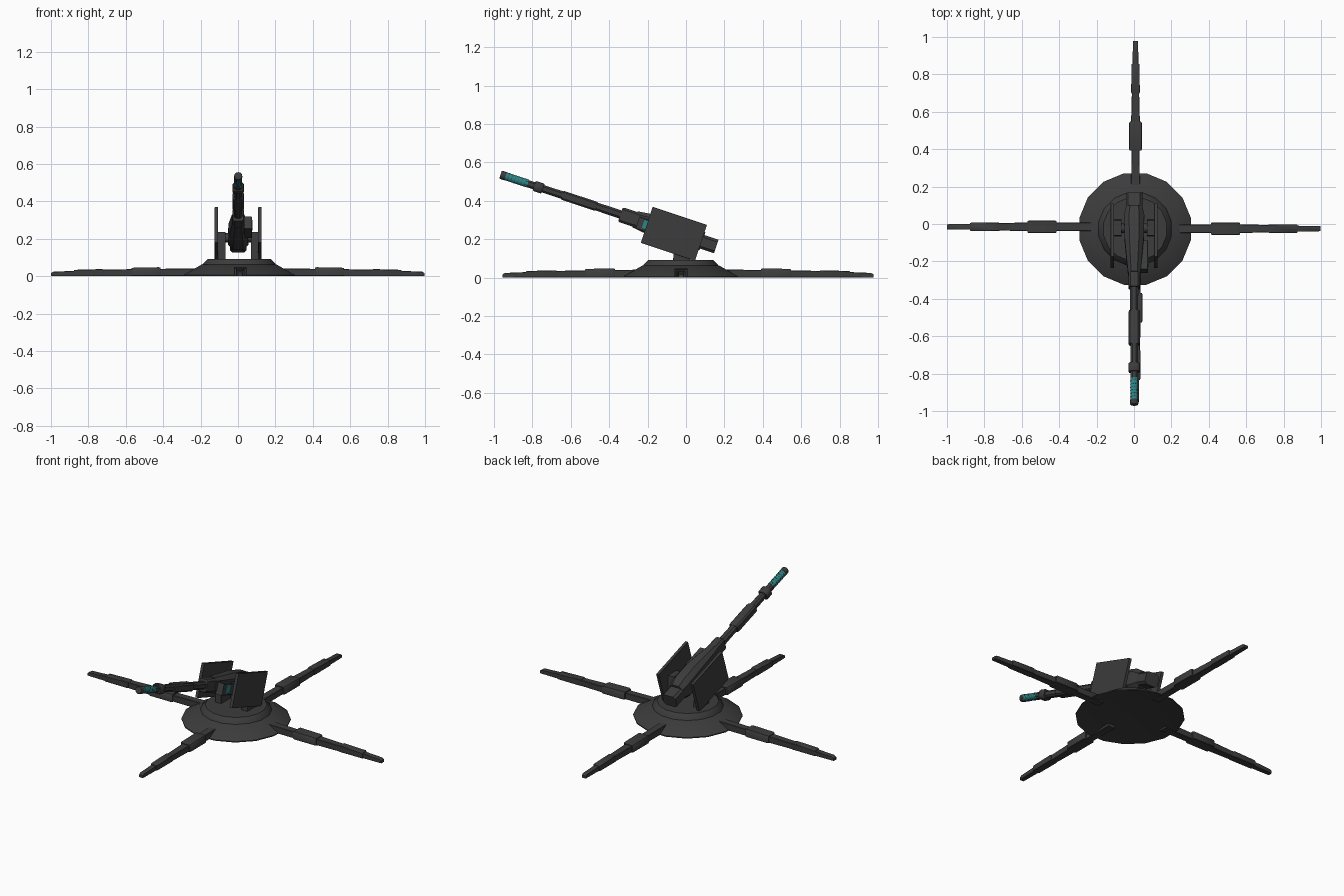
import bpy, bmesh, math
from mathutils import Matrix, Vector

if "Cube" in bpy.data.objects:
    bpy.data.objects.remove(bpy.data.objects["Cube"])


def material(name, rgb):
    m = bpy.data.materials.new(name)
    m.diffuse_color = (*rgb, 1)
    m.use_nodes = True
    m.node_tree.nodes["Principled BSDF"].inputs["Base Color"].default_value = m.diffuse_color
    return m


DARK = material("dark_grey", (0.045, 0.045, 0.046))
TEAL = material("teal", (0.025, 0.24, 0.25))


def finish(name, bm, mat, matrix=None, angle=40):
    bmesh.ops.recalc_face_normals(bm, faces=bm.faces)
    me = bpy.data.meshes.new(name)
    bm.to_mesh(me)
    bm.free()
    ob = bpy.data.objects.new(name, me)
    bpy.context.collection.objects.link(ob)
    me.materials.append(mat)
    if matrix:
        ob.matrix_world = matrix
    bpy.ops.object.select_all(action='DESELECT')
    ob.select_set(True)
    bpy.context.view_layer.objects.active = ob
    bpy.ops.object.shade_smooth_by_angle(angle=math.radians(angle))
    return ob


def skin(bm, rings):
    """Bridge equal rings of points and cap both ends."""
    rings = [[bm.verts.new(p) for p in r] for r in rings]
    n = len(rings[0])
    for a, b in zip(rings, rings[1:]):
        for i in range(n):
            bm.faces.new((a[i], a[(i + 1) % n], b[(i + 1) % n], b[i]))
    bm.faces.new(rings[0][::-1])
    bm.faces.new(rings[-1])


def loft(name, stations, matrix, mat=DARK, chamfer=0.35, cx=0, cy=0):
    """Chamfered-rectangle sections (t, half width, bottom, top) along local z."""
    bm = bmesh.new()
    rings = []
    for t, w, lo, hi in stations:
        h, mid = (hi - lo) / 2, (hi + lo) / 2
        c = chamfer * min(w, h)
        pts = [(w, h - c), (w - c, h), (c - w, h), (-w, h - c),
               (-w, c - h), (c - w, -h), (w - c, -h), (w, c - h)]
        rings.append([(x + cx, y + mid + cy, t) for x, y in pts])
    skin(bm, rings)
    return finish(name, bm, mat, matrix)


def lathe(name, profile, sides, matrix, mat=DARK, turn=0.0):
    """Revolve (radius, z) points around local z."""
    bm = bmesh.new()
    skin(bm, [[(r * math.cos(math.tau * (i + turn) / sides),
                r * math.sin(math.tau * (i + turn) / sides), z)
               for i in range(sides)] for r, z in profile])
    return finish(name, bm, mat, matrix)


def frame(origin, direction, up):
    d, u = Vector(direction).normalized(), Vector(up).normalized()
    s = u.cross(d)
    m = Matrix((s, u, d)).transposed().to_4x4()
    m.translation = Vector(origin)
    return m


UPRIGHT = Matrix.Translation((0.006, -0.027, 0))

# Base skirt with hollow underside, and raised turret ring
lathe("base", [(0.20, 0.016), (0.292, 0.002), (0.304, 0), (0.304, 0.006), (0.205, 0.062)],
      16, UPRIGHT, turn=0.5)
lathe("turret_ring", [(0.2, 0.058), (0.198, 0.066), (0.172, 0.092)], 16, UPRIGHT, turn=0.5)

# Four folding legs, each a chain of stepped segments
LEG = [("inner_arm", [(0.22, 0.023, 0, 0.042), (0.44, 0.022, 0, 0.039)]),
       ("knee", [(0.412, 0.030, 0, 0.045), (0.42, 0.034, 0, 0.048),
                 (0.56, 0.034, 0, 0.045), (0.568, 0.030, 0, 0.042)]),
       ("middle_arm", [(0.55, 0.024, 0, 0.038), (0.74, 0.019, 0, 0.034)]),
       ("ankle", [(0.718, 0.021, 0, 0.036), (0.725, 0.023, 0, 0.038),
                  (0.87, 0.022, 0, 0.034), (0.875, 0.020, 0, 0.031)]),
       ("foot", [(0.86, 0.016, 0, 0.029), (0.985, 0.014, 0, 0.024),
                 (0.998, 0.013, 0, 0.016)])]
for side, org, d in (("right", (0.0, -0.025, 0), (1, 0, 0)),
                     ("left", (-0.002, -0.015, 0), (-1, 0, 0)),
                     ("back", (0.008, -0.02, 0), (0, 1, 0)),
                     ("front", (0.012, 0.042, 0), (0, -1, 0))):
    for part, st in LEG:
        loft(f"{side}_leg_{part}", st, frame(org, d, (0, 0, 1)), chamfer=0.12)

# Uprights carrying the gun, with the axle between them
for side, x in (("left", -0.088), ("right", 0.09)):
    loft(side + "_upright", [(0.085, 0.021, -0.045, 0.045), (0.237, 0.021, -0.04, 0.04)],
         Matrix.Translation((x, -0.022, 0)), chamfer=0.05)
lathe("axle", [(0.025, -0.11), (0.025, 0.11)], 12,
      frame((0, -0.022, 0.205), (1, 0, 0), (0, 0, 1)))

# Gun axis: raised about 18 degrees toward the front
A = math.radians(18.4)
GUN = frame((0.001, 0, 0.215), (0, -math.cos(A), math.sin(A)), (0, math.sin(A), math.cos(A)))

# Side shields, parallel to the gun
for side, x in (("left", -0.117), ("right", 0.116)):
    loft(side + "_shield", [(-0.085, 0.009, -0.107, 0.091), (0.213, 0.009, -0.107, 0.091)],
         GUN, chamfer=0.1, cx=x)

# Receiver
loft("breech", [(-0.166, 0.045, -0.038, 0.036), (-0.04, 0.045, -0.038, 0.036)], GUN)
loft("gun_body", [(-0.09, 0.044, -0.045, 0.05), (-0.04, 0.054, -0.065, 0.066),
                  (0.08, 0.052, -0.065, 0.068), (0.19, 0.042, -0.055, 0.055),
                  (0.28, 0.033, -0.044, 0.044)], GUN, chamfer=0.5)
loft("mantlet", [(0.24, 0.031, -0.04, 0.04), (0.35, 0.031, -0.04, 0.04),
                 (0.36, 0.028, -0.036, 0.036)], GUN)

# Sight box with a teal side strip
loft("sight_box", [(0.10, 0.022, -0.046, 0.022), (0.262, 0.022, -0.046, 0.022)],
     GUN, chamfer=0.15, cx=0.052)
loft("sight_strip", [(0.195, 0.003, -0.034, 0.014), (0.232, 0.003, -0.034, 0.014)],
     GUN, TEAL, 0.1, cx=0.073)

# Barrel with sleeve and collar
loft("barrel", [(0.35, 0.022, -0.022, 0.022), (0.88, 0.019, -0.019, 0.019)], GUN, chamfer=0.5)
loft("barrel_sleeve", [(0.49, 0.027, -0.022, 0.022), (0.50, 0.030, -0.024, 0.024),
                       (0.67, 0.030, -0.024, 0.024), (0.68, 0.027, -0.022, 0.022)],
     GUN, chamfer=0.35)
loft("barrel_collar", [(0.785, 0.026, -0.024, 0.024), (0.79, 0.03, -0.027, 0.027),
                       (0.828, 0.03, -0.027, 0.027), (0.834, 0.026, -0.024, 0.024)],
     GUN, chamfer=0.4)

# Glowing muzzle coil, dark ribs and tip
lathe("muzzle_coil", [(0.021, 0.868), (0.021, 0.992)], 12, GUN, TEAL)
for i in range(6):
    t = 0.884 + i * 0.018
    lathe(f"muzzle_rib_{i + 1}", [(0.0218, t), (0.0218, t + 0.002)], 12, GUN)
lathe("muzzle_tip", [(0.022, 0.99), (0.022, 1.014), (0.02, 1.018)], 12, GUN)
